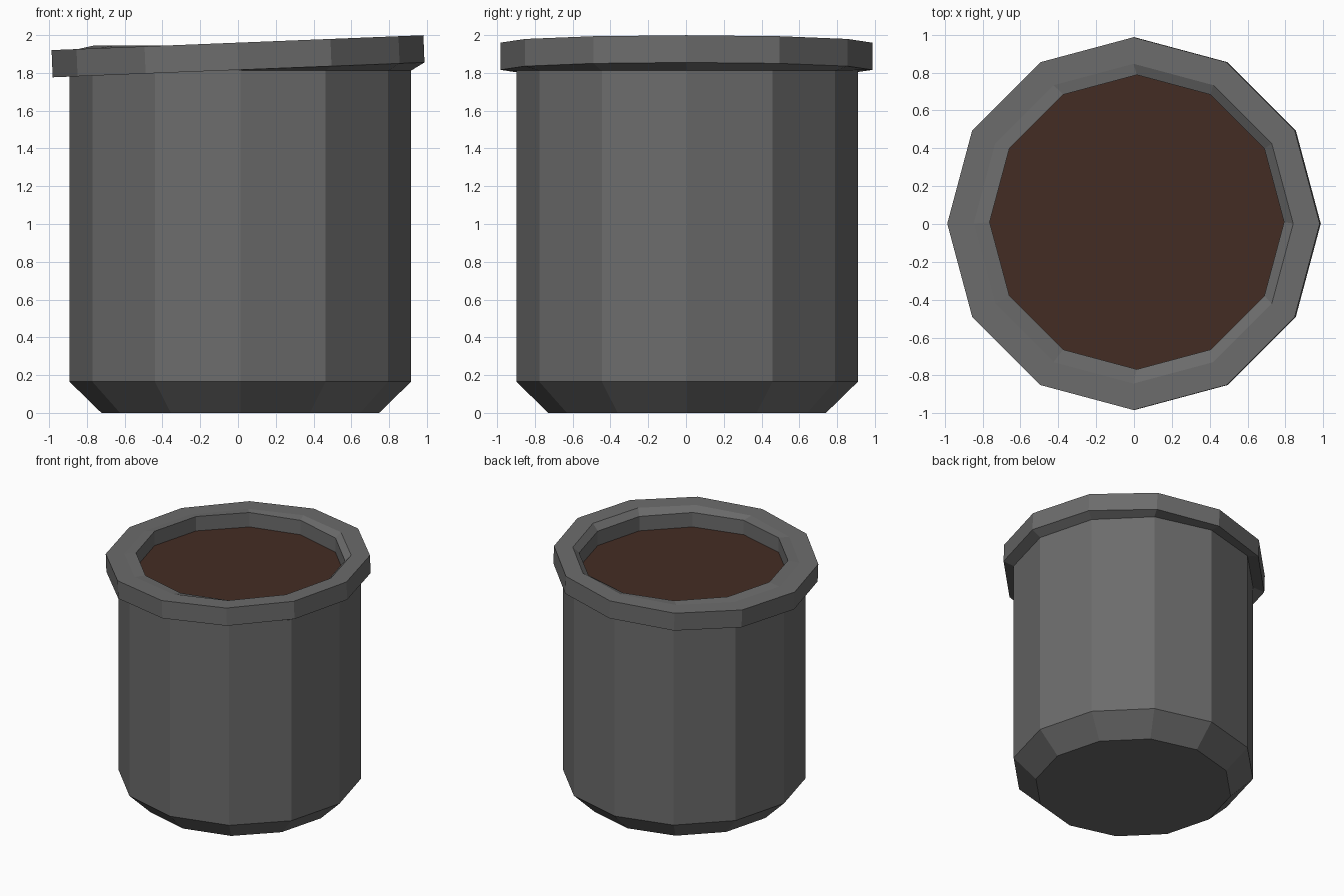
import bpy, bmesh
from math import cos, sin, tau

if "Cube" in bpy.data.objects:
    bpy.data.objects.remove(bpy.data.objects["Cube"])

SIDES = 12
TILT = 0.04   # lean of the rim, rising towards +x


def ring(bm, r, z, cx=0.012, cy=0.006, tilt=0.0):
    """One 12-sided loop of vertices, optionally leaning about the y axis."""
    z0 = 1.89 if tilt else z
    out = []
    for i in range(SIDES):
        x, y, h = r * cos(tau * i / SIDES), r * sin(tau * i / SIDES), z - z0
        out.append(bm.verts.new((cx + x * cos(tilt) - h * sin(tilt), cy + y,
                                 z0 + x * sin(tilt) + h * cos(tilt))))
    return out


def finish(bm, name, colour):
    me = bpy.data.meshes.new(name)
    bm.to_mesh(me)
    bm.free()
    ob = bpy.data.objects.new(name, me)
    bpy.context.collection.objects.link(ob)
    mat = bpy.data.materials.new(name)
    mat.diffuse_color = colour
    mat.use_nodes = True
    mat.node_tree.nodes["Principled BSDF"].inputs["Base Color"].default_value = mat.diffuse_color
    me.materials.append(mat)
    return ob


# Mug: chamfered foot, straight wall, leaning rim band, level inner lip, cavity
bm = bmesh.new()
loops = [
    ring(bm, 0.735, 0.0),
    ring(bm, 0.904, 0.165),
    ring(bm, 0.904, 1.812),
    ring(bm, 0.985, 1.816, 0, 0.002, TILT),
    ring(bm, 0.985, 1.96, 0, 0.002, TILT),
    ring(bm, 0.845, 1.96, 0, 0.002, TILT),
    ring(bm, 0.778, 1.945, 0.015, 0.01),
    ring(bm, 0.778, 0.2, 0.015, 0.01),
]
for a, b in zip(loops, loops[1:]):
    for i in range(SIDES):
        j = (i + 1) % SIDES
        bm.faces.new((a[i], a[j], b[j], b[i]))
bm.faces.new(loops[0][::-1])
bm.faces.new(loops[-1])
finish(bm, "mug_body", (0.15, 0.15, 0.15, 1))

# Drink: flat brown surface just below the lip
bm = bmesh.new()
bm.faces.new(ring(bm, 0.778, 1.827, 0.015, 0.01))
finish(bm, "drink_surface", (0.057, 0.0255, 0.0168, 1))
